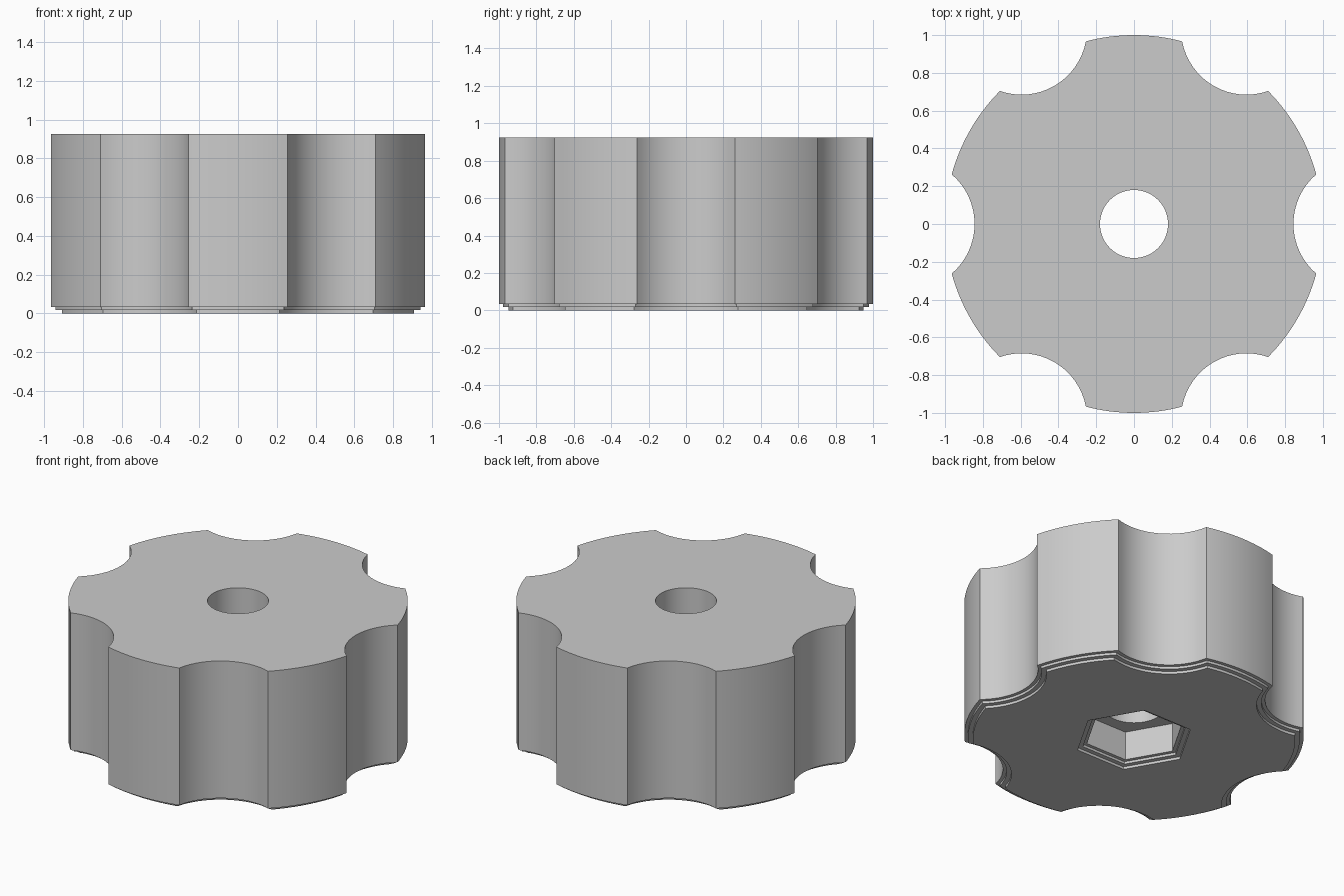
import bpy, bmesh, math
from math import pi, cos, sin, acos, atan2

if "Cube" in bpy.data.objects:
    bpy.data.objects.remove(bpy.data.objects["Cube"])

HEIGHT = 0.925
GRIP_CENTRE, GRIP_RADIUS = 1.19, 0.346   # finger scallops around the rim
ARC = 16                                 # segments per arc


def scalloped_outline(d):
    """Rim outline of radius 1 with six finger scallops, inset by d."""
    r, g, c = 1 - d, GRIP_RADIUS + d, GRIP_CENTRE
    x = (r * r + c * c - g * g) / (2 * c)
    y = math.sqrt(r * r - x * x)
    corner = acos(x / r)
    half = atan2(y, c - x)
    pts = []
    for k in range(6):
        a = k * pi / 3
        # scallop, from its lower corner to its upper corner
        for i in range(ARC):
            t = half * (2 * i / ARC - 1)
            px, py = c - g * cos(t), g * sin(t)
            pts.append((px * cos(a) - py * sin(a), px * sin(a) + py * cos(a)))
        # rim arc, up to the next scallop
        for i in range(ARC):
            t = a + corner + (pi / 3 - 2 * corner) * i / ARC
            pts.append((r * cos(t), r * sin(t)))
    return pts


def polygon(radius, n):
    return [(radius * cos(2 * pi * i / n), radius * sin(2 * pi * i / n)) for i in range(n)]


bm = bmesh.new()


def skin(sections):
    """Join stacked outlines with quads; return the first and last loops."""
    loops = [[bm.verts.new((x, y, z)) for x, y in pts] for pts, z in sections]
    for a, b in zip(loops, loops[1:]):
        n = len(a)
        for i in range(n):
            j = (i + 1) % n
            bm.faces.new((a[i], a[j], b[j], b[i]))
    return loops[0], loops[-1]


def fill_between(outer, inner):
    """Flat face between two loops."""
    edges = [bm.edges.get((l[i - 1], l[i])) for l in (outer, inner) for i in range(len(l))]
    bmesh.ops.triangle_fill(bm, edges=edges, use_beauty=True, use_dissolve=False)


# Outer wall with two small steps at the base
top_rim, base_rim = skin([(scalloped_outline(d), z) for d, z in (
    (0, HEIGHT), (0, 0.033), (0.022, 0.033), (0.022, 0.017), (0.05, 0.017), (0.05, 0))])
# Hexagonal nut pocket with matching steps at its mouth
pocket_mouth, pocket_end = skin([(polygon(r, 6), z) for r, z in (
    (0.353, 0), (0.353, 0.017), (0.32, 0.017), (0.32, 0.033), (0.295, 0.033), (0.295, 0.22))])
# Round bolt hole
hole_low, hole_top = skin([(polygon(0.18, 64), z) for z in (0.22, HEIGHT)])

# Top face, base face and pocket ceiling
fill_between(top_rim, hole_top)
fill_between(base_rim, pocket_mouth)
fill_between(pocket_end, hole_low)
bmesh.ops.recalc_face_normals(bm, faces=bm.faces)

mesh = bpy.data.meshes.new("knob")
bm.to_mesh(mesh)
bm.free()
knob = bpy.data.objects.new("knob", mesh)
bpy.context.collection.objects.link(knob)

grey = bpy.data.materials.new("light grey")
grey.diffuse_color = (0.6, 0.6, 0.6, 1)
grey.use_nodes = True
grey.node_tree.nodes["Principled BSDF"].inputs["Base Color"].default_value = grey.diffuse_color
mesh.materials.append(grey)

bpy.context.view_layer.objects.active = knob
knob.select_set(True)
bpy.ops.object.shade_smooth_by_angle(angle=math.radians(30))
